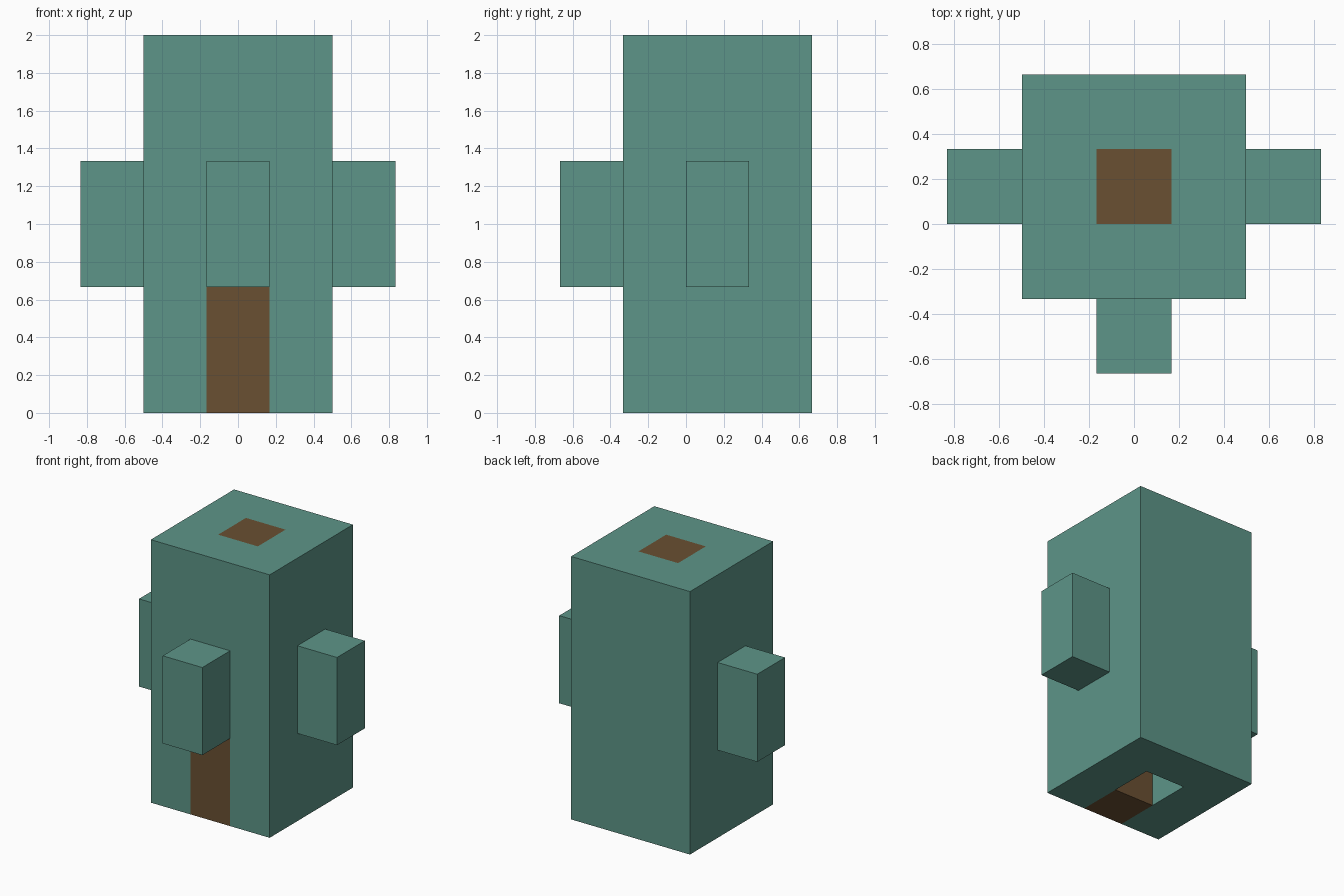
import bpy
from mathutils import Matrix, Vector
import bmesh

if "Cube" in bpy.data.objects:
    bpy.data.objects.remove(bpy.data.objects["Cube"], do_unlink=True)

U = 1 / 3  # one building block


def material(name, colour):
    mat = bpy.data.materials.new(name)
    mat.use_nodes = True
    mat.diffuse_color = colour
    mat.node_tree.nodes["Principled BSDF"].inputs["Base Color"].default_value = colour
    return mat


stone = material("teal stone", (0.11, 0.30, 0.246, 1))
wood = material("brown wood", (0.144, 0.08, 0.032, 1))


def block(name, low, high, mat):
    """Box between two corners, measured in building blocks."""
    low, high = Vector(low) * U, Vector(high) * U
    mesh = bpy.data.meshes.new(name)
    bm = bmesh.new()
    scale = Matrix.Diagonal((*(high - low), 1))
    bmesh.ops.create_cube(bm, size=1, matrix=Matrix.Translation((low + high) / 2) @ scale)
    bm.to_mesh(mesh)
    bm.free()
    mesh.materials.append(mat)
    obj = bpy.data.objects.new(name, mesh)
    bpy.context.collection.objects.link(obj)
    return obj


def cut(target, low, high):
    """Carve a box out of the target and discard the cutter."""
    cutter = block("cutter", low, high, stone)
    cutter.hide_render = True
    mod = target.modifiers.new("cut", "BOOLEAN")
    mod.operation, mod.solver, mod.object = "DIFFERENCE", "EXACT", cutter
    bpy.context.view_layer.objects.active = target
    bpy.ops.object.modifier_apply(modifier=mod.name)
    bpy.data.objects.remove(cutter, do_unlink=True)


# Tower with an open central shaft and a doorway in the front wall
tower = block("tower", (-1.5, -1, 0), (1.5, 2, 6), stone)
cut(tower, (-0.5, 0, -1), (0.5, 1, 7))
cut(tower, (-0.5, -2, -1), (0.5, 0.5, 2))

# Wooden door and roof hatch filling the openings
block("door", (-0.5, -1, 0), (0.5, 0, 2), wood)
block("roof_hatch", (-0.5, 0, 5), (0.5, 1, 6), wood)

# Projecting bays on the front and both sides
block("front_bay", (-0.5, -2, 2), (0.5, -1, 4), stone)
block("left_bay", (1.5, 0, 2), (2.5, 1, 4), stone)
block("right_bay", (-2.5, 0, 2), (-1.5, 1, 4), stone)
